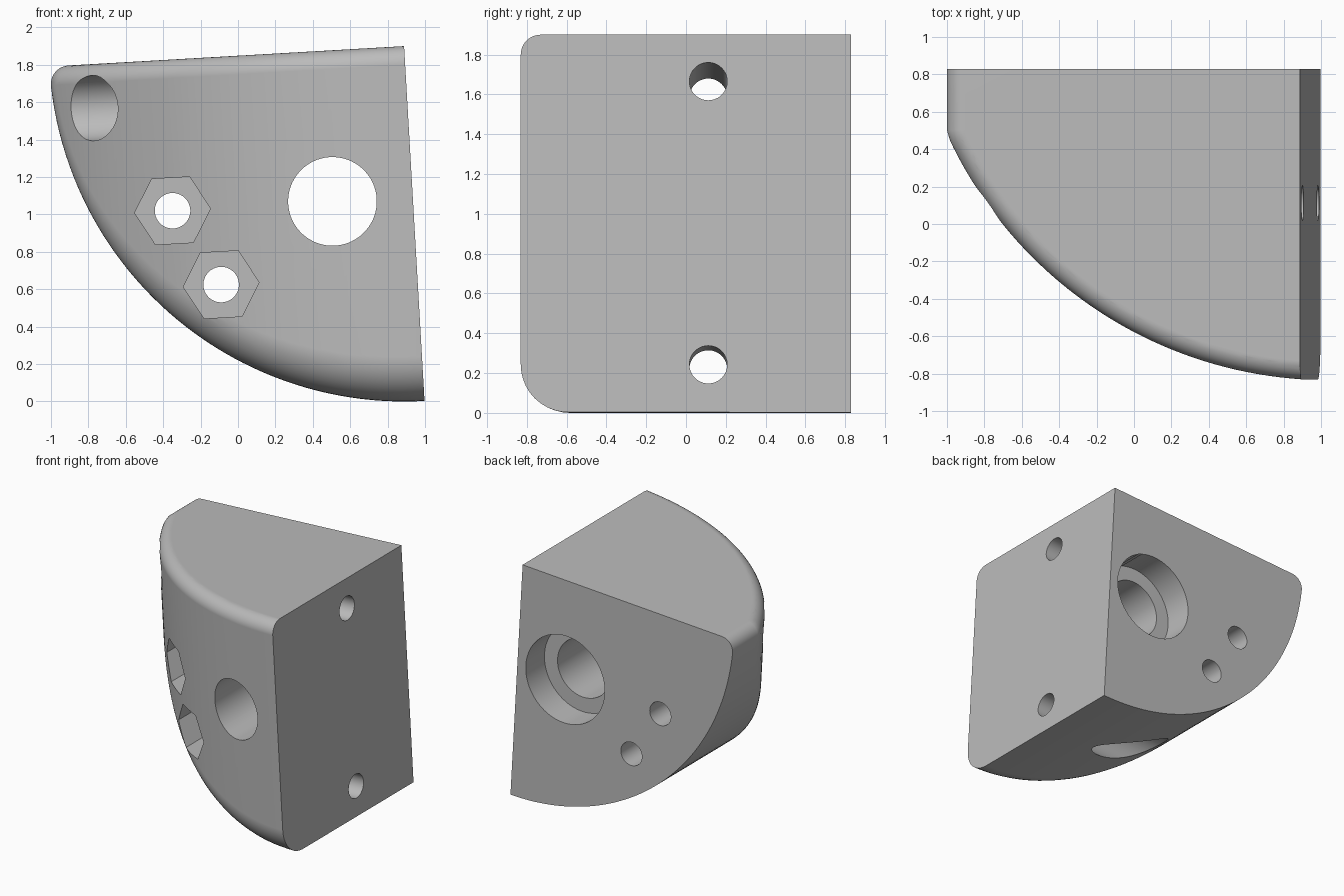
import bpy, bmesh, math
from mathutils import Vector, Matrix

cube = bpy.data.objects.get("Cube")
if cube:
    bpy.data.objects.remove(cube)

# Block frame: u runs left from the right face, v runs down from the top face
TILT = math.radians(3.3)
U = Vector((-math.cos(TILT), 0, -math.sin(TILT)))
V = Vector((math.sin(TILT), 0, -math.cos(TILT)))
Y = Vector((0, 1, 0))
CORNER = Vector((0.888, 0, 1.9))
BACK = 0.83
R_LOW = 1.9                            # lower wall, axis along the top right edge
R_FRONT, FU, FY = 2.25, -0.15, 1.415   # curved front wall and its axis
R_BIG, R_SMALL = 0.24, 0.1             # edge roundings


def world(u, y, v):
    return CORNER + U * u + Y * y + V * v


def arc(centre, n1, n2, radius, steps=10):
    return [centre + n1.slerp(n2, i / steps) * radius for i in range(steps + 1)]


# Rounded body: convex hull of its rounded edges
points = []
up = Vector((0, 0, -1))
low_r, front_r, top_r = R_LOW - R_BIG, R_FRONT - R_BIG, R_FRONT - R_SMALL
STEPS = 48
first, last = -0.02, low_r * math.pi / 2 - 0.1
for i in range(STEPS + 1):
    a = (first + (last - first) * i / STEPS) / low_r
    uc, vc = low_r * math.sin(a), low_r * math.cos(a)
    b = math.asin((uc - FU) / front_r)
    n_low = Vector((math.sin(a), 0, math.cos(a)))
    n_front = Vector((math.sin(b), -math.cos(b), 0))
    # lower front rounding, and the lower wall carried to the back
    lower = arc(Vector((uc, FY - front_r * math.cos(b), vc)), n_low, n_front, R_BIG)
    points += lower
    points.append(Vector((lower[0].x, BACK, lower[0].z)))
    # top front rounding
    centre = Vector((FU, FY, R_SMALL)) + n_front * top_r
    points += arc(centre, n_front, up, R_SMALL)

# Top left rounding
uc = math.sqrt((R_LOW - R_SMALL) ** 2 - R_SMALL ** 2)
b = math.asin((uc - FU) / top_r)
n_left = Vector((uc, 0, R_SMALL)).normalized()
for y in (FY - top_r * math.cos(b), BACK):
    points += arc(Vector((uc, y, R_SMALL)), n_left, up, R_SMALL)
points += [Vector((0, BACK, 0)), Vector((0, BACK, R_LOW))]

bm = bmesh.new()
for p in points:
    bm.verts.new(world(max(p.x, 0), p.y, p.z))
bmesh.ops.remove_doubles(bm, verts=bm.verts, dist=0.0005)
hull = bmesh.ops.convex_hull(bm, input=bm.verts)
loose = [v for v in bm.verts if not v.link_faces]
bmesh.ops.delete(bm, geom=loose, context='VERTS')
bmesh.ops.dissolve_limit(bm, angle_limit=math.radians(0.3), verts=bm.verts, edges=bm.edges)
bmesh.ops.recalc_face_normals(bm, faces=bm.faces)
mesh = bpy.data.meshes.new("corner_block")
bm.to_mesh(mesh)
bm.free()
body = bpy.data.objects.new("corner_block", mesh)
bpy.context.collection.objects.link(body)

grey = bpy.data.materials.new("light_grey")
grey.use_nodes = True
colour = (0.5, 0.5, 0.5, 1)
grey.diffuse_color = colour
grey.node_tree.nodes["Principled BSDF"].inputs["Base Color"].default_value = colour
mesh.materials.append(grey)

bpy.context.view_layer.objects.active = body
body.select_set(True)


def drill(name, start, end, radius, sides=64):
    """Cut a straight hole between two points."""
    axis = (end - start).normalized()
    ref = U if abs(axis.dot(Y)) > 0.9 else Y
    side = ref.cross(axis)
    turn = Matrix((side, ref, axis)).transposed().to_4x4()
    cut = bmesh.new()
    bmesh.ops.create_cone(cut, cap_ends=True, segments=sides, radius1=radius, radius2=radius,
                          depth=(end - start).length,
                          matrix=Matrix.Translation((start + end) / 2) @ turn)
    data = bpy.data.meshes.new(name)
    cut.to_mesh(data)
    cut.free()
    data.materials.append(grey)
    cutter = bpy.data.objects.new(name, data)
    cutter.hide_render = True
    bpy.context.collection.objects.link(cutter)
    mod = body.modifiers.new(name, 'BOOLEAN')
    mod.operation = 'DIFFERENCE'
    mod.solver = 'EXACT'
    mod.object = cutter
    bpy.ops.object.modifier_apply(modifier=name)
    bpy.data.objects.remove(cutter)


def drill_y(name, x, z, y0, y1, radius, sides=64):
    drill(name, Vector((x, y0, z)), Vector((x, y1, z)), radius, sides)


# Large stepped bore
drill_y("main_bore", 0.505, 1.07, -1.2, 1.2, 0.237)
drill_y("main_counterbore", 0.505, 1.07, 0.59, 1.2, 0.355)

# Bolt holes with hexagonal nut pockets
for x, z in ((-0.35, 1.02), (-0.09, 0.625)):
    drill_y("bolt_hole", x, z, -1.2, 1.2, 0.095, 48)
    drill_y("nut_pocket", x, z, -1.2, 0.0, 0.203, 6)

# Side screw holes with round head pockets
for v, floor in ((0.235, 1.4), (1.66, 0.4)):
    drill("screw_hole", world(-0.3, 0.112, v), world(2.3, 0.112, v), 0.095, 48)
    drill("screw_head_pocket", world(floor, 0.112, v), world(2.3, 0.112, v), 0.175)

# Smooth shading with crisp edges
bpy.ops.object.shade_smooth_by_angle(angle=math.radians(25))
weighted = body.modifiers.new("weighted_normals", 'WEIGHTED_NORMAL')
weighted.keep_sharp = True
